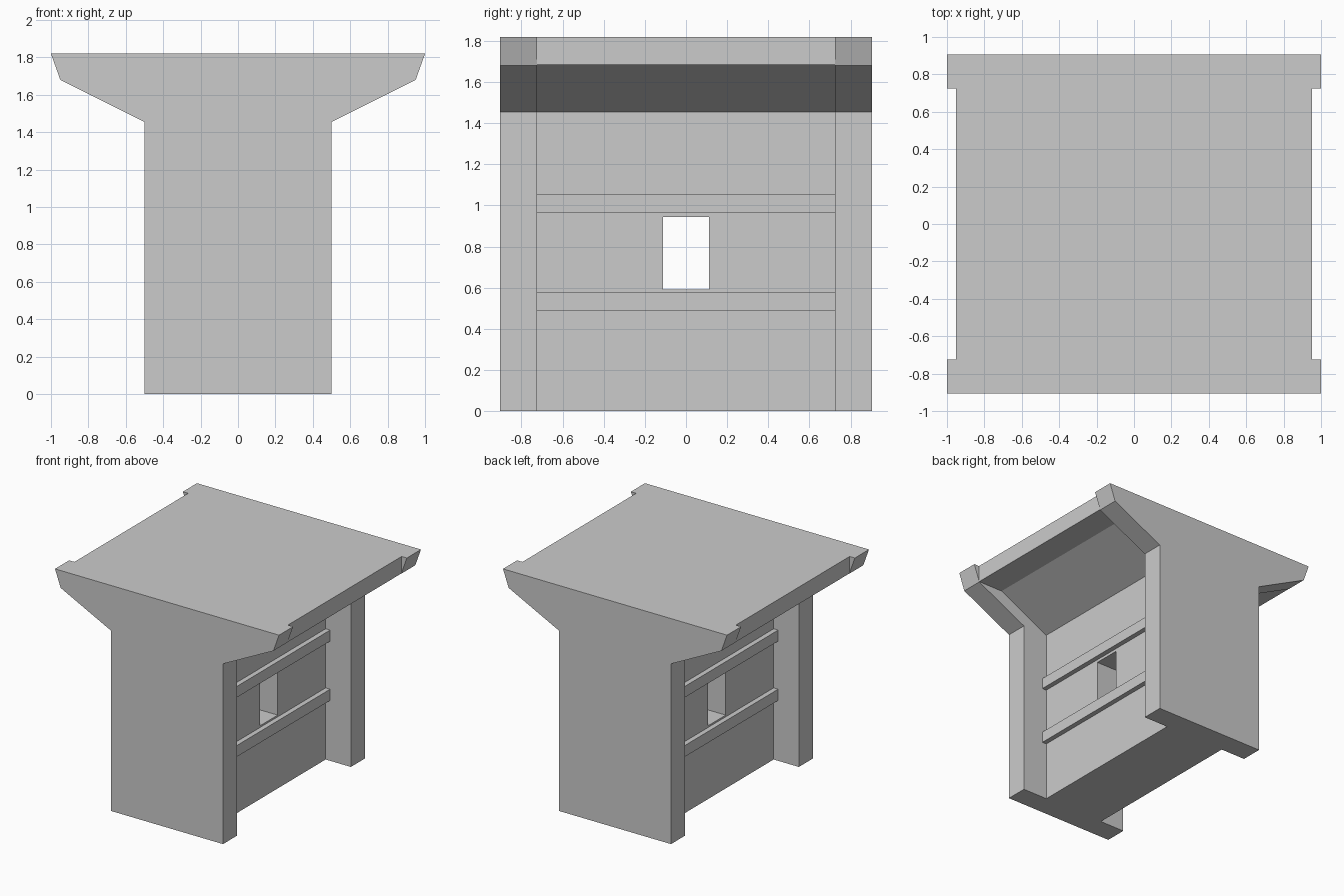
import bpy, bmesh

if "Cube" in bpy.data.objects:
    bpy.data.objects.remove(bpy.data.objects["Cube"])


def prism(name, profile, y0, y1):
    """Extrude an (x, z) profile along y."""
    bm = bmesh.new()
    face = bm.faces.new([bm.verts.new((x, y0, z)) for x, z in profile])
    ext = bmesh.ops.extrude_face_region(bm, geom=[face])
    verts = [v for v in ext["geom"] if isinstance(v, bmesh.types.BMVert)]
    bmesh.ops.translate(bm, verts=verts, vec=(0, y1 - y0, 0))
    bmesh.ops.recalc_face_normals(bm, faces=bm.faces)
    mesh = bpy.data.meshes.new(name)
    bm.to_mesh(mesh)
    bm.free()
    obj = bpy.data.objects.new(name, mesh)
    bpy.context.collection.objects.link(obj)
    return obj


def box(name, x0, x1, y0, y1, z0, z1):
    return prism(name, [(x0, z0), (x1, z0), (x1, z1), (x0, z1)], y0, y1)


def cut(obj, cutter):
    """Subtract the cutter and bake the result."""
    mod = obj.modifiers.new("cut", 'BOOLEAN')
    mod.operation = 'DIFFERENCE'
    mod.solver = 'EXACT'
    mod.object = cutter
    bpy.context.view_layer.objects.active = obj
    bpy.ops.object.modifier_apply(modifier=mod.name)
    bpy.data.objects.remove(cutter)


HALF_Y, INNER_Y, TOP = 0.905, 0.725, 1.82
WALL_X, RAIL_X = 0.275, 0.315

# T-shaped body with flared top
right = [(0.5, 0), (0.5, 1.455), (0.95, 1.68), (1.0, TOP)]
body = prism("body", right + [(-x, z) for x, z in reversed(right)], -HALF_Y, HALF_Y)

# Side recesses between the end slabs
recess = [(WALL_X, -0.1), (WALL_X, 1.455), (0.725, 1.682), (0.953, 1.682),
          (0.953, 1.95), (1.2, 1.95), (1.2, -0.1)]
for s in (1, -1):
    cut(body, prism("recess_cutter", [(s * x, z) for x, z in recess], -INNER_Y, INNER_Y))

# Window through the middle wall
cut(body, box("window_cutter", -0.6, 0.6, -0.113, 0.113, 0.592, 0.943))

# Horizontal rails on both sides of the wall
for side, s in (("right", 1), ("left", -1)):
    for level, z0, z1 in (("lower", 0.487, 0.578), ("upper", 0.966, 1.055)):
        box(f"{level}_rail_{side}", s * WALL_X, s * RAIL_X, -INNER_Y, INNER_Y, z0, z1)
